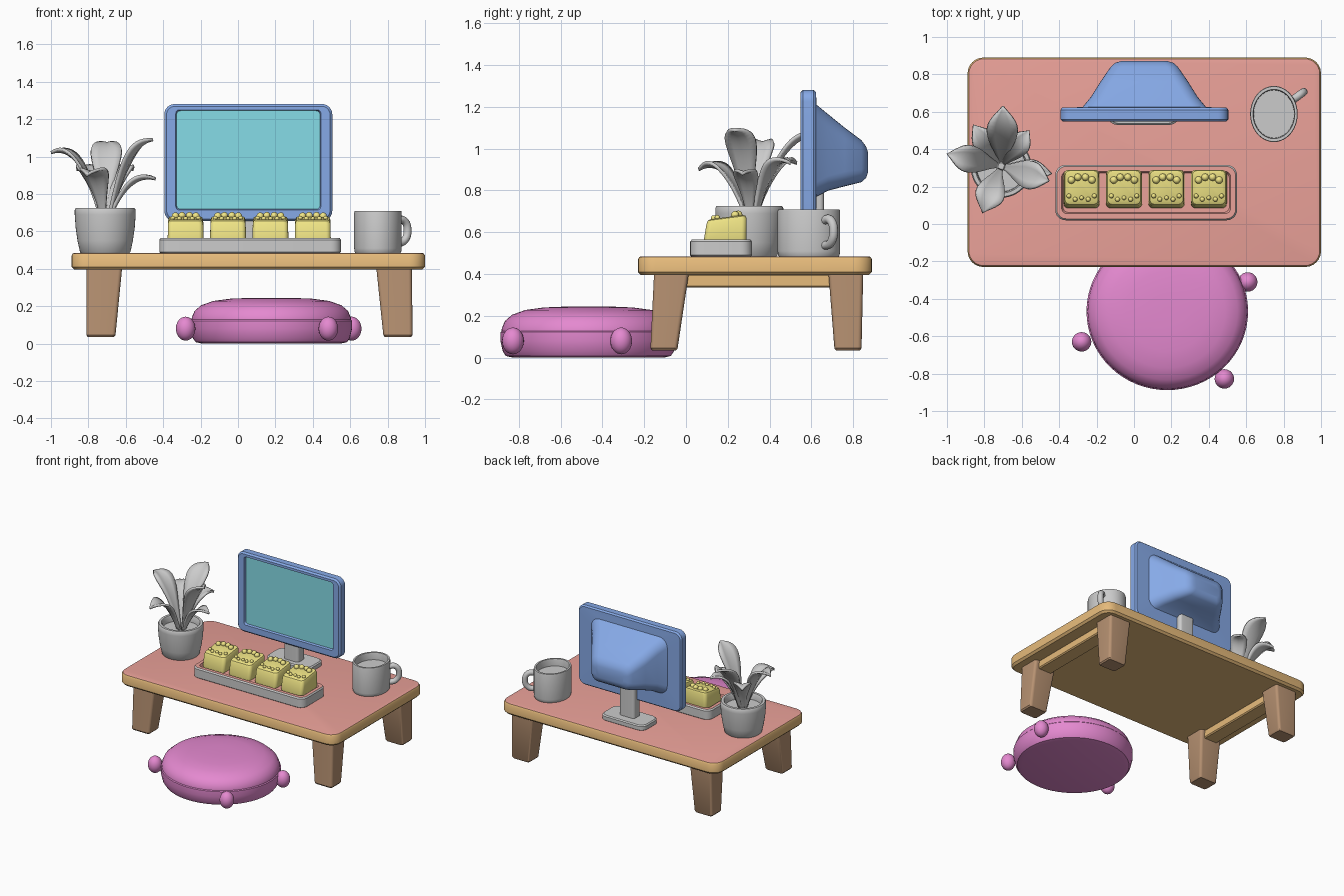
import bpy, bmesh, math
from mathutils import Vector, Matrix

if "Cube" in bpy.data.objects:
    bpy.data.objects.remove(bpy.data.objects["Cube"])


def mat(name, rgb):
    m = bpy.data.materials.new(name)
    m.diffuse_color = (*rgb, 1)
    m.use_nodes = True
    m.node_tree.nodes["Principled BSDF"].inputs["Base Color"].default_value = m.diffuse_color
    return m


RED = mat("red", (0.83, 0.36, 0.32))
ORANGE = mat("orange", (0.80, 0.50, 0.20))
BROWN = mat("brown", (0.48, 0.29, 0.17))
BLUE = mat("blue", (0.24, 0.40, 0.80))
CYAN = mat("cyan", (0.24, 0.72, 0.80))
YELLOW = mat("yellow", (0.88, 0.79, 0.24))
PINK = mat("magenta", (0.78, 0.25, 0.63))
GREY = mat("grey", (0.70, 0.69, 0.67))


def finish(bm, name, mats=()):
    bmesh.ops.recalc_face_normals(bm, faces=bm.faces)
    me = bpy.data.meshes.new(name)
    bm.to_mesh(me)
    bm.free()
    for m in mats:
        me.materials.append(m)
    ob = bpy.data.objects.new(name, me)
    bpy.context.collection.objects.link(ob)
    return ob


def skin(rings, name, mats=(), paint=()):
    """Join rings of points; strips listed in paint use the second material (last = end cap)."""
    bm = bmesh.new()
    vs = [[bm.verts.new(p) for p in r] for r in rings]
    n = len(vs[0])
    bm.faces.new(vs[0])
    for k in range(len(vs) - 1):
        for i in range(n):
            j = (i + 1) % n
            f = bm.faces.new((vs[k][i], vs[k][j], vs[k + 1][j], vs[k + 1][i]))
            f.material_index = int(k in paint)
    bm.faces.new(vs[-1]).material_index = int(len(vs) - 1 in paint)
    return finish(bm, name, mats)


def loft(name, sections, mats=(), paint=(), axis="z", seg=6):
    """Rounded rectangles: (level, centre u, centre v, half u, half v, radius)."""
    rings = []
    for lv, cu, cv, hu, hv, r in sections:
        ring = []
        for q, (sx, sy) in enumerate([(1, 1), (-1, 1), (-1, -1), (1, -1)]):
            for s in range(seg + 1):
                a = math.pi / 2 * (q + s / seg)
                u = cu + sx * (hu - r) + r * math.cos(a)
                v = cv + sy * (hv - r) + r * math.sin(a)
                ring.append((u, v, lv) if axis == "z" else (u, lv, v))
        rings.append(ring)
    return skin(rings, name, mats, paint, )


def box(name, x0, x1, y0, y1, z0, z1, r=0.02, b=0.008, mats=()):
    cx, cy, hx, hy = (x0 + x1) / 2, (y0 + y1) / 2, (x1 - x0) / 2, (y1 - y0) / 2
    return loft(name, [(z0, cx, cy, hx - b, hy - b, r), (z0 + b, cx, cy, hx, hy, r),
                       (z1 - b, cx, cy, hx, hy, r), (z1, cx, cy, hx - b, hy - b, r)], mats)


def lathe(name, cx, cy, profile, sx=1, sy=1, mats=(), n=48):
    rings = [[(cx + sx * r * math.cos(2 * math.pi * i / n), cy + sy * r * math.sin(2 * math.pi * i / n), z)
              for i in range(n)] for r, z in profile]
    return skin(rings, name, mats)


# Table top with red upper face
T = (0.055, 0.33)
loft("table_top", [(0.395, *T, 0.93, 0.545, 0.07), (0.41, *T, 0.945, 0.56, 0.085),
                   (0.47, *T, 0.945, 0.56, 0.085), (0.482, *T, 0.938, 0.553, 0.08),
                   (0.485, *T, 0.925, 0.54, 0.07)], (ORANGE, RED), (3, 4))

# Tapered legs and short-side rails
for side, xt, xb in (("left", -0.715, -0.733), ("right", 0.835, 0.855)):
    for end, yt, yb in (("front", -0.07, -0.105), ("back", 0.765, 0.775)):
        loft(f"{end}_{side}_leg", [(0.035, xb, yb, 0.07, 0.058, 0.015), (0.045, xb, yb, 0.078, 0.065, 0.02),
                                   (0.40, xt, yt, 0.095, 0.083, 0.02)], (BROWN,))
    box(f"{side}_rail", xt - 0.06, xt + 0.06, -0.13, 0.83, 0.335, 0.40, mats=(ORANGE,))

# Monitor: tapered back, casing, recessed screen
mx, mz = 0.055, 0.968
loft("monitor", [(0.872, mx, 0.935, 0.12, 0.045, 0.03), (0.862, mx, 0.935, 0.155, 0.075, 0.05),
                 (0.84, mx, 0.94, 0.18, 0.10, 0.06), (0.76, mx, 0.96, 0.235, 0.14, 0.07),
                 (0.68, mx, 0.982, 0.285, 0.183, 0.07), (0.625, mx, 0.99, 0.33, 0.22, 0.07),
                 (0.622, mx, mz, 0.44, 0.303, 0.05), (0.61, mx, mz, 0.449, 0.313, 0.055),
                 (0.56, mx, mz, 0.449, 0.313, 0.055), (0.548, mx, mz, 0.437, 0.301, 0.045),
                 (0.548, mx, 0.982, 0.388, 0.268, 0.02), (0.565, mx, 0.982, 0.383, 0.263, 0.02)],
     (BLUE, CYAN), (11,), axis="y")
box("monitor_neck", -0.01, 0.12, 0.575, 0.66, 0.50, 0.85, mats=(GREY,))
box("monitor_base", -0.14, 0.24, 0.53, 0.73, 0.48, 0.525, r=0.05, mats=(GREY,))

# Shallow serving tray with red rim
C = (0.065, 0.168)
loft("tray", [(0.48, *C, 0.475, 0.138, 0.05), (0.49, *C, 0.486, 0.148, 0.055),
              (0.555, *C, 0.486, 0.148, 0.055), (0.565, *C, 0.478, 0.14, 0.05),
              (0.565, *C, 0.452, 0.113, 0.03), (0.545, *C, 0.445, 0.106, 0.03)],
     (GREY, RED), (3, 4, 5))

# Four yellow cakes with sloping tops and small toppings
for k in range(4):
    x = -0.28 + 0.2267 * k
    cake = loft(f"cake_{k + 1}", [(0.54, x, 0.186, 0.09, 0.098, 0.02), (0.56, x, 0.187, 0.096, 0.102, 0.025),
                                  (0.64, x, 0.194, 0.094, 0.096, 0.025), (0.655, x, 0.195, 0.088, 0.09, 0.025),
                                  (0.66, x, 0.195, 0.075, 0.077, 0.02)], (YELLOW,))
    for v in cake.data.vertices:
        if v.co.z > 0.62:
            v.co.z += (v.co.y - 0.1) * 0.13
    bm = bmesh.new()
    spots = [(-0.068, 0.15, 0.67, 0.013), (-0.035, 0.132, 0.668, 0.013), (0, 0.14, 0.668, 0.012),
             (0.035, 0.132, 0.668, 0.013), (0.068, 0.15, 0.67, 0.013), (-0.055, 0.235, 0.682, 0.02),
             (-0.02, 0.25, 0.684, 0.02), (0.02, 0.25, 0.684, 0.02), (0.055, 0.235, 0.682, 0.02)]
    for dx, y, z, r in spots:
        bmesh.ops.create_icosphere(bm, subdivisions=2, radius=r, matrix=Matrix.Translation((x + dx, y, z)))
    finish(bm, f"cake_topping_{k + 1}", (YELLOW,))

# Oval mug with handle
lathe("mug", 0.748, 0.588, [(0.93, 0.48), (0.98, 0.49), (1, 0.51), (1, 0.70), (0.98, 0.71), (0.88, 0.71),
                            (0.86, 0.70), (0.85, 0.655)], 0.127, 0.15, (GREY,))
cu = bpy.data.curves.new("mug_handle", "CURVE")
cu.dimensions = "3D"
cu.bevel_depth, cu.bevel_resolution, cu.resolution_u = 0.021, 4, 6
sp = cu.splines.new("BEZIER")
path = [(0.115, 0.655), (0.17, 0.66), (0.198, 0.61), (0.175, 0.55), (0.115, 0.535)]
sp.bezier_points.add(len(path) - 1)
for p, (d, z) in zip(sp.bezier_points, path):
    p.co = (0.748 + d * math.cos(0.64), 0.588 + d * math.sin(0.64), z)
    p.handle_left_type = p.handle_right_type = "AUTO"
handle = bpy.data.objects.new("mug_handle", cu)
bpy.context.collection.objects.link(handle)
cu.materials.append(GREY)

# Plant pot with soil level
lathe("plant_pot", -0.71, 0.303, [(0.125, 0.48), (0.135, 0.49), (0.148, 0.55), (0.158, 0.62), (0.163, 0.69),
                                  (0.163, 0.715), (0.157, 0.725), (0.138, 0.725), (0.132, 0.715),
                                  (0.13, 0.675)], mats=(GREY,))


def leaf(name, tip, half, lift):
    """Arching pointed leaf with a folded middle."""
    base, tip = Vector((-0.71, 0.31, 0.66)), Vector(tip)
    flat = Vector((tip.x - base.x, tip.y - base.y, 0))
    base = base + flat.normalized() * 0.02
    ctrl = base + flat * 0.38
    ctrl.z = tip.z + lift
    side = Vector((-flat.y, flat.x, 0)).normalized()
    bm = bmesh.new()
    rows, n = [], 16
    for k in range(n + 1):
        t = k / n
        c = base * (1 - t) ** 2 + ctrl * 2 * t * (1 - t) + tip * t * t
        w = 0.014 * (1 - t) + half * max(0, math.sin(math.pi * t ** 1.4)) ** 1.1 + 0.002
        rows.append([bm.verts.new(c + side * w * s + Vector((0, 0, 0.3 * w * abs(s)))) for s in (-1, -0.5, 0, 0.5, 1)])
    for a, b in zip(rows, rows[1:]):
        for i in range(4):
            bm.faces.new((a[i], a[i + 1], b[i + 1], b[i]))
    ob = finish(bm, name, (GREY,))
    so = ob.modifiers.new("thickness", "SOLIDIFY")
    so.thickness, so.offset = 0.016, 0


# Plant leaves
for k, (tip, half, lift) in enumerate([((-0.455, 0.23, 1.09), 0.068, -0.02), ((-0.70, 0.63, 1.07), 0.075, 0.0),
                                       ((-1.0, 0.375, 1.02), 0.065, 0.06), ((-0.81, 0.06, 0.90), 0.07, 0.08),
                                       ((-0.56, 0.50, 0.93), 0.055, 0.06), ((-0.86, 0.53, 0.93), 0.055, 0.06),
                                       ((-0.44, 0.27, 0.88), 0.05, 0.04)]):
    leaf(f"leaf_{k + 1}", tip, half, lift)

# Round floor cushion with three pompoms
lathe("cushion", 0.178, -0.467, [(0.37, 0.0), (0.405, 0.008), (0.42, 0.03), (0.432, 0.08), (0.432, 0.122),
                                 (0.426, 0.128), (0.425, 0.14), (0.41, 0.175), (0.375, 0.205), (0.31, 0.228),
                                 (0.22, 0.24), (0.1, 0.245), (0.02, 0.245)], 1, 0.975, (PINK,), 64)
for k, (x, y) in enumerate([(-0.28, -0.63), (0.608, -0.31), (0.483, -0.828)]):
    bm = bmesh.new()
    bmesh.ops.create_uvsphere(bm, u_segments=24, v_segments=16, radius=1,
                              matrix=Matrix.Translation((x, y, 0.08)) @ Matrix.Diagonal((0.052, 0.052, 0.064, 1)))
    finish(bm, f"pompom_{k + 1}", (PINK,))

# Smooth shading with sharp edges kept
bpy.ops.object.select_all(action="DESELECT")
handle.select_set(True)
bpy.context.view_layer.objects.active = handle
bpy.ops.object.convert(target="MESH")
for ob in bpy.context.scene.objects:
    ob.select_set(ob.type == "MESH")
bpy.ops.object.shade_smooth_by_angle(angle=math.radians(35))
